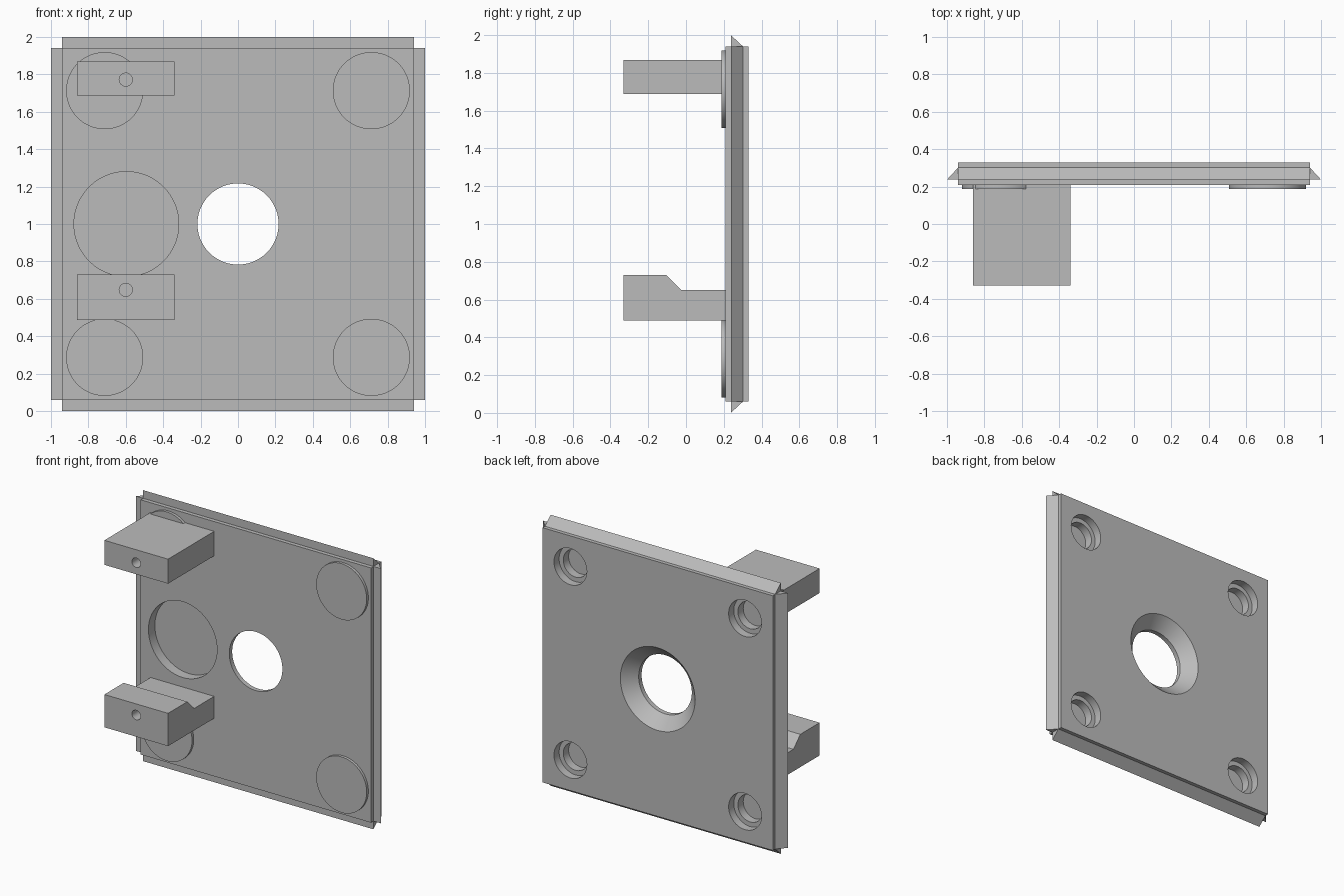
import bpy, bmesh, math

cube = bpy.data.objects.get("Cube")
if cube:
    bpy.data.objects.remove(cube, do_unlink=True)

grey = bpy.data.materials.new("plain grey")
grey.use_nodes = True
GREY = (0.5, 0.5, 0.5, 1)
grey.diffuse_color = GREY
grey.node_tree.nodes["Principled BSDF"].inputs["Base Color"].default_value = GREY

FRONT, BACK = 0.208, 0.33      # plate faces
HALF, MID = 0.94, 1.0          # plate half size and centre height
LIP_FRONT, LIP_BACK = 0.237, 0.302


def finish(name, bm):
    bmesh.ops.recalc_face_normals(bm, faces=bm.faces)
    mesh = bpy.data.meshes.new(name)
    bm.to_mesh(mesh)
    bm.free()
    mesh.materials.append(grey)
    obj = bpy.data.objects.new(name, mesh)
    bpy.context.collection.objects.link(obj)
    return obj


def loft(name, rings):
    """Skin a list of equal vertex loops and cap both ends."""
    bm = bmesh.new()
    loops = [[bm.verts.new(p) for p in ring] for ring in rings]
    n = len(loops[0])
    for a, b in zip(loops, loops[1:]):
        for i in range(n):
            j = (i + 1) % n
            bm.faces.new((a[i], a[j], b[j], b[i]))
    bm.faces.new(loops[0])
    bm.faces.new(loops[-1])
    return finish(name, bm)


def lathe(name, x, z, profile, n=64):
    """Turned solid about a front-to-back axis; profile is (y, radius)."""
    angles = [math.tau * i / n for i in range(n)]
    return loft(name, [[(x + r * math.cos(a), y, z + r * math.sin(a)) for a in angles]
                       for y, r in profile])


def extrude_x(name, x0, x1, profile):
    return loft(name, [[(x, y, z) for y, z in profile] for x in (x0, x1)])


def cut(obj, cutter):
    mod = obj.modifiers.new("cut", 'BOOLEAN')
    mod.operation, mod.solver, mod.object = 'DIFFERENCE', 'EXACT', cutter
    select(obj)
    bpy.ops.object.modifier_apply(modifier=mod.name)
    bpy.data.objects.remove(cutter, do_unlink=True)


def select(obj):
    bpy.ops.object.select_all(action='DESELECT')
    obj.select_set(True)
    bpy.context.view_layer.objects.active = obj


def smooth(obj):
    select(obj)
    bpy.ops.object.shade_smooth_by_angle(angle=math.radians(30))


# Main plate with countersunk centre hole and blind round pocket
low, high = MID - HALF, MID + HALF
plate = extrude_x("plate", -HALF, HALF,
                  [(FRONT, low), (BACK, low), (BACK, high), (FRONT, high)])
cut(plate, lathe("cutter", 0, MID,
                 [(0.1, 0.217), (0.242, 0.217), (BACK, 0.305), (0.4, 0.305)], 96))
cut(plate, lathe("cutter", -0.597, MID, [(0.1, 0.28), (0.283, 0.28)], 96))

# Corner pads, with stepped holes behind them
for sx, side in ((-1, "right"), (1, "left")):
    for sz, level in ((-1, "lower"), (1, "upper")):
        x, z = sx * 0.713, MID + sz * 0.713
        cut(plate, lathe("cutter", x, z,
                         [(0.1, 0.1), (0.27, 0.1), (0.27, 0.134), (0.4, 0.134)]))
        smooth(lathe(f"{level}_{side}_pad", x, z, [(0.188, 0.206), (FRONT, 0.206)]))
smooth(plate)

# Wedge lips around the four plate edges
for i, name in enumerate(("top_lip", "left_lip", "bottom_lip", "right_lip")):
    lip = extrude_x(name, -HALF, HALF,
                    [(LIP_FRONT, HALF), (LIP_FRONT, 1.0), (LIP_BACK, HALF)])
    lip.rotation_euler.y = i * math.pi / 2
    lip.location.z = MID

# Two forward brackets with a small screw hole in each
upper = [(-0.33, 1.687), (FRONT, 1.687), (FRONT, 1.868), (-0.33, 1.868)]
lower = [(-0.33, 0.488), (FRONT, 0.488), (FRONT, 0.65),
         (-0.025, 0.65), (-0.105, 0.73), (-0.33, 0.73)]
for name, profile, z in (("upper_bracket", upper, 1.772), ("lower_bracket", lower, 0.648)):
    bracket = extrude_x(name, -0.86, -0.34, profile)
    cut(bracket, lathe("cutter", -0.6, z, [(-0.4, 0.035), (-0.1, 0.035)], 32))
    smooth(bracket)
